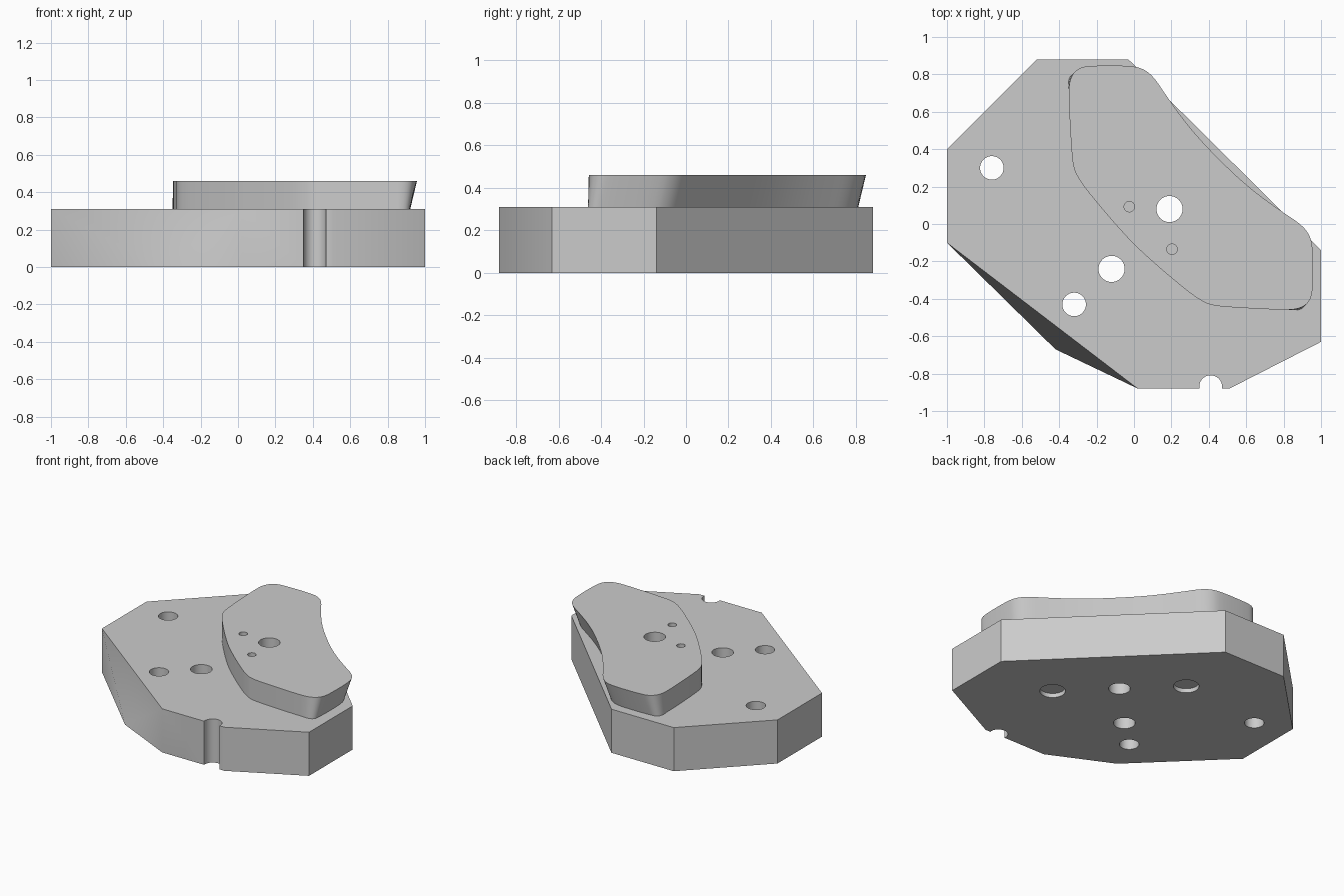
import bpy, bmesh, math

default = bpy.data.objects.get("Cube")
if default:
    bpy.data.objects.remove(default, do_unlink=True)

BASE_TOP, JAW_TOP = 0.31, 0.46
CX, CY = 0.19, 0.08          # centre of the jaw's mirror line

grey = bpy.data.materials.new("machined_grey")
grey.use_nodes = True
grey.diffuse_color = (0.6, 0.6, 0.6, 1)
grey.node_tree.nodes["Principled BSDF"].inputs["Base Color"].default_value = (0.6, 0.6, 0.6, 1)


def finish_mesh(name, bm):
    bmesh.ops.recalc_face_normals(bm, faces=bm.faces)
    mesh = bpy.data.meshes.new(name)
    bm.to_mesh(mesh)
    bm.free()
    mesh.materials.append(grey)
    obj = bpy.data.objects.new(name, mesh)
    bpy.context.collection.objects.link(obj)
    return obj


def select_only(obj):
    bpy.ops.object.select_all(action='DESELECT')
    obj.select_set(True)
    bpy.context.view_layer.objects.active = obj


def drill(obj, x, y, radius, z0, z1):
    """Cut a round hole between two heights."""
    bpy.ops.mesh.primitive_cylinder_add(vertices=40, radius=radius, depth=z1 - z0,
                                        location=(x, y, (z0 + z1) / 2))
    cutter = bpy.context.object
    cutter.data.materials.append(grey)
    cutter.hide_render = True
    select_only(obj)
    mod = obj.modifiers.new("hole", 'BOOLEAN')
    mod.operation, mod.solver, mod.object = 'DIFFERENCE', 'EXACT', cutter
    bpy.ops.object.modifier_apply(modifier=mod.name)
    bpy.data.objects.remove(cutter, do_unlink=True)


def smooth(obj):
    select_only(obj)
    bpy.ops.object.shade_smooth_by_angle(angle=math.radians(30))


# Base plate: one corner exists only at the bottom, leaving a slanted facet
outline = [(-1, -0.1), (-0.42, -0.67), (0.02, -0.88), (0.51, -0.88), (1, -0.63),
           (1, -0.14), (-0.03, 0.88), (-0.52, 0.88), (-1, 0.4)]
CUT_CORNER = 1
bm = bmesh.new()
low = [bm.verts.new((x, y, 0)) for x, y in outline]
high = [None if i == CUT_CORNER else bm.verts.new((x, y, BASE_TOP))
        for i, (x, y) in enumerate(outline)]
bm.faces.new(low)
bm.faces.new([v for v in high if v])
for i in range(len(outline)):
    j = (i + 1) % len(outline)
    bm.faces.new([v for v in (low[i], low[j], high[j], high[i]) if v])
bm.faces.new((high[CUT_CORNER - 1], low[CUT_CORNER], high[CUT_CORNER + 1]))
base = finish_mesh("base_plate", bm)

# Through holes, including the one that breaks the front edge
for x, y, r in [(-0.76, 0.30, 0.063), (-0.32, -0.43, 0.063), (0.41, -0.87, 0.061),
                (-0.12, -0.24, 0.07), (CX, CY, 0.07)]:
    drill(base, x, y, r, -0.1, 0.6)
# Shallow round recesses underneath
for s in (-1, 1):
    drill(base, CX + s * 0.31, CY - s * 0.30, 0.083, -0.1, 0.03)
smooth(base)

# Jaw pad: half an outline, mirrored over the diagonal, then rounded
half = [(0.455, 0.345), (0.57, 0.235), (0.68, 0.145), (0.8, 0.06), (0.89, 0), (0.935, -0.05),
        (0.957, -0.12), (0.957, -0.34), (0.945, -0.405), (0.905, -0.445), (0.83, -0.462),
        (0.47, -0.443), (0.4, -0.43), (0.36, -0.41), (0.3, -0.37), (0.2, -0.288),
        (0.1, -0.202), (0, -0.11)]
rest = [(CX + y - CY, CY + x - CX) for x, y in reversed(half[1:-1])]
pts = half + rest
for _ in range(2):
    rounded = []
    for (ax, ay), (bx, by) in zip(pts, pts[1:] + pts[:1]):
        for t in (0.25, 0.75):
            rounded.append((ax + (bx - ax) * t, ay + (by - ay) * t))
    pts = rounded


def undercut(x, y):
    """Shift of the lower edge: full on the hollow side, none on the inner side."""
    s = (x - CX) + (y - CY)
    return 0.036 * min(1, max(0, (s - 0.1) / 0.22))


bm = bmesh.new()
low = [bm.verts.new((x - undercut(x, y), y - undercut(x, y), BASE_TOP)) for x, y in pts]
high = [bm.verts.new((x, y, JAW_TOP)) for x, y in pts]
bm.faces.new(low)
bm.faces.new(high)
for i in range(len(pts)):
    j = (i + 1) % len(pts)
    bm.faces.new((low[i], low[j], high[j], high[i]))
jaw = finish_mesh("jaw_pad", bm)

# Centre bolt hole and two small pin holes
drill(jaw, CX, CY, 0.07, 0.2, 0.6)
for x, y in [(0.203, -0.135), (-0.025, 0.093)]:
    drill(jaw, x, y, 0.028, JAW_TOP - 0.1, 0.6)
smooth(jaw)
